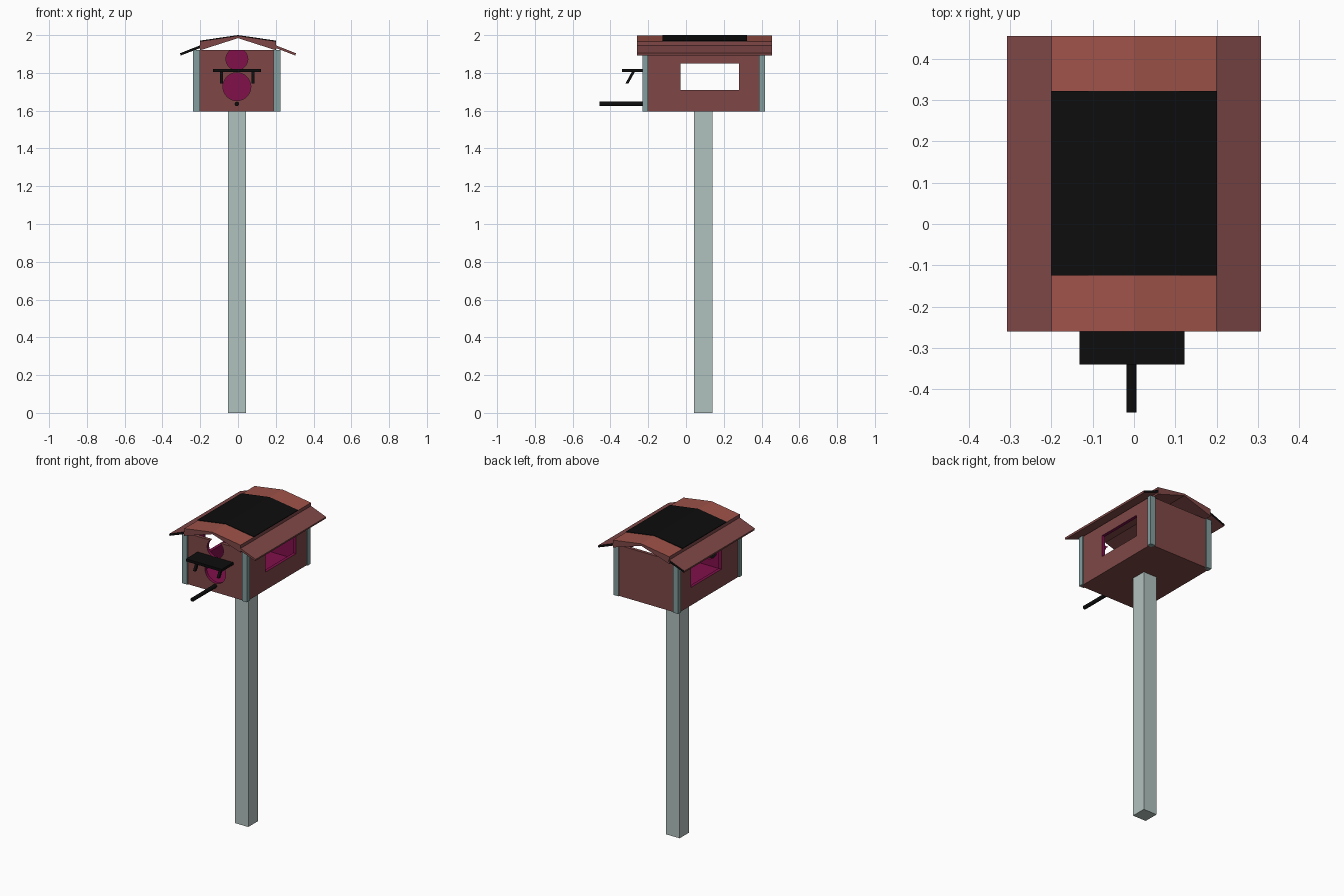
import bpy, bmesh, math
from mathutils import Vector, Matrix

if "Cube" in bpy.data.objects:
    bpy.data.objects.remove(bpy.data.objects["Cube"])


def mat(name, col):
    m = bpy.data.materials.new(name)
    m.diffuse_color = (*col, 1)
    m.use_nodes = True
    m.node_tree.nodes["Principled BSDF"].inputs["Base Color"].default_value = m.diffuse_color
    return m


WALL = mat("wall brown", (0.21, 0.064, 0.062))
ROOF = mat("roof red brown", (0.34, 0.085, 0.066))
POST = mat("pale grey", (0.44, 0.54, 0.52))
CORNER = mat("corner grey", (0.23, 0.34, 0.34))
INSIDE = mat("inside magenta", (0.22, 0.005, 0.07))
BLACK = mat("black", (0.004, 0.004, 0.004))


def finish(name, bm, *mats):
    bmesh.ops.recalc_face_normals(bm, faces=bm.faces)
    me = bpy.data.meshes.new(name)
    bm.to_mesh(me)
    bm.free()
    for m in mats:
        me.materials.append(m)
    ob = bpy.data.objects.new(name, me)
    bpy.context.collection.objects.link(ob)
    return ob


def box(name, x, y, z, m):
    bm = bmesh.new()
    bmesh.ops.create_cube(bm, size=1)
    for v in bm.verts:
        v.co = [r[0] + (c + 0.5) * (r[1] - r[0]) for r, c in zip((x, y, z), v.co)]
    return finish(name, bm, m)


def rod(name, x, z, r, y0, y1, m, sides):
    bm = bmesh.new()
    bmesh.ops.create_cone(bm, cap_ends=True, segments=sides, radius1=r, radius2=r, depth=y1 - y0,
                          matrix=Matrix.Translation((x, (y0 + y1) / 2, z)) @ Matrix.Rotation(math.pi / 2, 4, 'X'))
    return finish(name, bm, m)


def prism(name, pts, y0, y1, *mats):
    """Extrude an x-z profile along y."""
    bm = bmesh.new()
    f = bm.faces.new([bm.verts.new((x, y0, z)) for x, z in pts])
    ext = bmesh.ops.extrude_face_region(bm, geom=[f])
    for v in ext["geom"]:
        if isinstance(v, bmesh.types.BMVert):
            v.co.y = y1
    return finish(name, bm, *mats)


# pole
box("pole", (-0.053, 0.043), (0.043, 0.14), (0, 1.6), POST)

# hollow house with open top, side windows and two round front holes
CX = -0.006
house = box("house", (-0.23, 0.216), (-0.222, 0.41), (1.595, 1.92), WALL)
house.data.materials.append(INSIDE)
cutters = [
    box("cut_room", (-0.21, 0.196), (-0.202, 0.39), (1.612, 2.1), INSIDE),
    box("cut_windows", (-0.5, 0.5), (-0.03, 0.28), (1.71, 1.85), INSIDE),
    rod("cut_upper_hole", CX, 1.873, 0.058, -0.4, 0.0, INSIDE, 32),
    rod("cut_lower_hole", CX, 1.727, 0.074, -0.4, 0.0, INSIDE, 32),
]
for c in cutters:
    c.hide_render = True
    md = house.modifiers.new(c.name, 'BOOLEAN')
    md.operation, md.solver, md.object = 'DIFFERENCE', 'EXACT', c
bpy.context.view_layer.update()
cut = bpy.data.meshes.new_from_object(house.evaluated_get(bpy.context.evaluated_depsgraph_get()))
house.modifiers.clear()
house.data = cut
for c in cutters:
    bpy.data.objects.remove(c)
cut.materials.clear()
cut.materials.append(WALL)
cut.materials.append(INSIDE)
for p in cut.polygons:  # everything inside the outer shell is magenta
    x, y, z = p.center
    e = 0.002
    inner = -0.23 + e < x < 0.216 - e and -0.222 + e < y < 0.41 - e and 1.595 + e < z < 1.92 - e
    p.material_index = 1 if inner else 0

# corner posts
for sx, x in (("left", (-0.237, -0.2)), ("right", (0.188, 0.224))):
    for sy, y in (("front", (-0.23, -0.2)), ("back", (0.387, 0.418))):
        box(f"{sy}_{sx}_corner", x, y, (1.595, 1.92), CORNER)

# roof: shallow gable, lower eaves and black ridge panel
Y0, Y1 = -0.26, 0.455
gable = prism("roof_gable", [(-0.2, 1.967), (0, 1.997), (0.2, 1.967), (0.2, 1.92), (0, 1.984), (-0.2, 1.92)],
              Y0, Y1, WALL, ROOF)
for p in gable.data.polygons:
    p.material_index = 1 if p.normal.z > 0.5 else 0
prism("roof_panel", [(-0.201, 1.971), (0, 2.0), (0.201, 1.971), (0.201, 1.966), (0, 1.995), (-0.201, 1.966)],
      -0.125, 0.322, BLACK)
for side, s in (("left", -1), ("right", 1)):
    eave = prism(f"{side}_eave", [(s * x, z) for x, z in
                 ((0.195, 1.948), (0.307, 1.904), (0.304, 1.892), (0.195, 1.933))], Y0, Y1, WALL, BLACK)
    for p in eave.data.polygons:  # black end caps, except right front
        if p.normal.y > 0.9 or (s < 0 and p.normal.y < -0.9):
            p.material_index = 1

# canopy, its slanted struts, and the perch
box("canopy", (-0.132, 0.122), (-0.34, -0.22), (1.805, 1.821), BLACK)
for side, x in (("left", -0.088), ("right", 0.08)):
    st = box(f"{side}_strut", (x - 0.008, x + 0.008), (-0.008, 0.008), (1.745, 1.81), BLACK)
    for v in st.data.vertices:
        v.co.y += -0.312 + (v.co.z - 1.745) * 0.55
rod("perch", CX, 1.636, 0.012, -0.457, -0.21, BLACK, 12)
